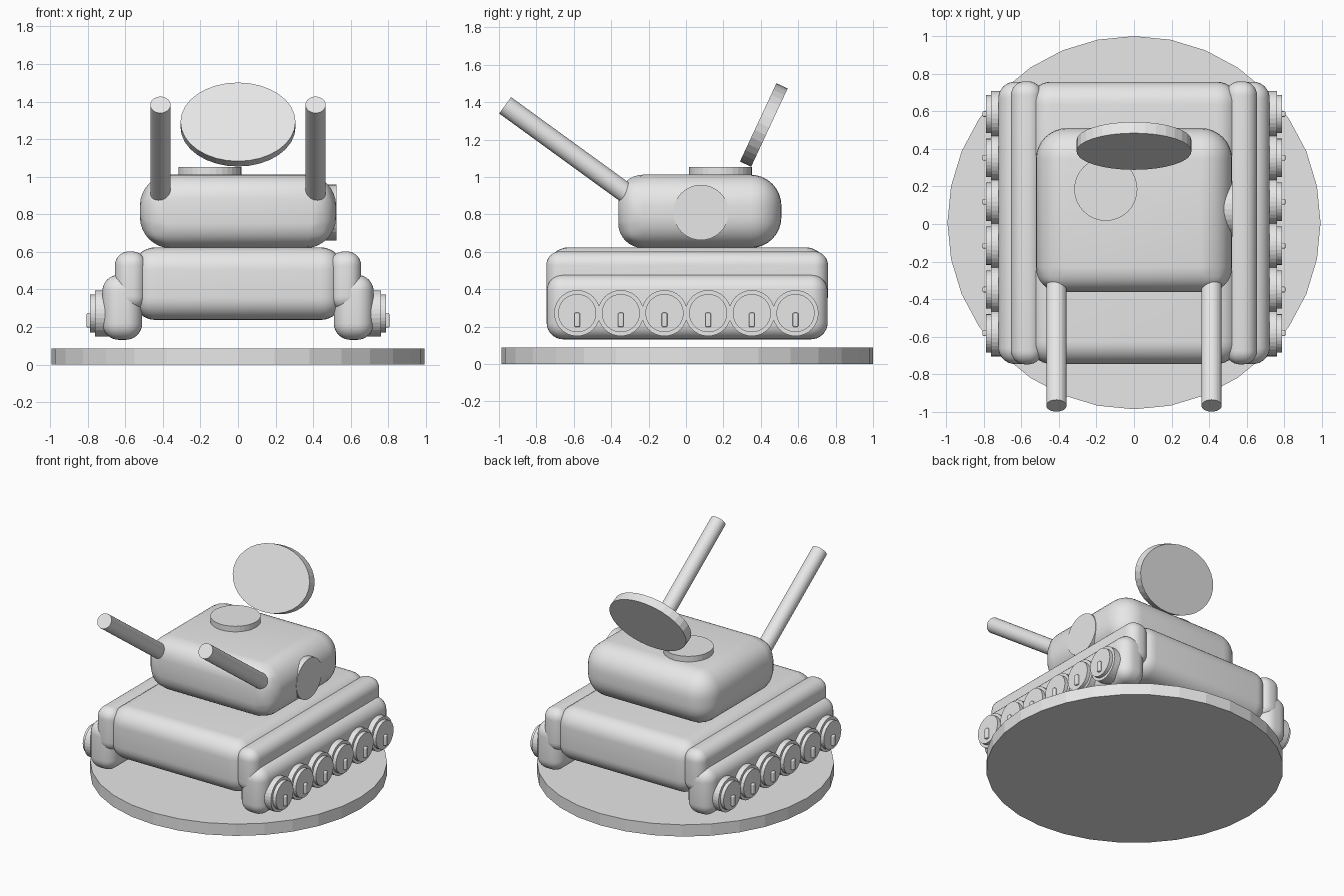
import bpy, bmesh, math
from mathutils import Vector, Matrix

if "Cube" in bpy.data.objects:
    bpy.data.objects.remove(bpy.data.objects["Cube"], do_unlink=True)

# One flat colour for the whole model
grey = bpy.data.materials.new("light grey")
grey.use_nodes = True
colour = (0.8, 0.8, 0.8, 1)
grey.diffuse_color = colour
grey.node_tree.nodes["Principled BSDF"].inputs["Base Color"].default_value = colour


def add_object(name, bm):
    mesh = bpy.data.meshes.new(name)
    bm.to_mesh(mesh)
    bm.free()
    mesh.materials.append(grey)
    obj = bpy.data.objects.new(name, mesh)
    bpy.context.collection.objects.link(obj)
    return obj


def rounded_box(name, low, high, radius, front=1.0):
    """Box between two corners with smooth rounded edges; front scales the front radius."""
    low, high = Vector(low), Vector(high)
    bm = bmesh.new()
    bmesh.ops.create_cube(bm, size=1, matrix=Matrix.Translation((low + high) / 2)
                          @ Matrix.Diagonal((*(high - low), 1)))
    weight = bm.edges.layers.float.new("bevel_weight_edge")
    for edge in bm.edges:
        at_front = all(abs(v.co.y - low.y) < 1e-4 for v in edge.verts)
        edge[weight] = front if at_front else 1.0
    obj = add_object(name, bm)
    bevel = obj.modifiers.new("rounding", 'BEVEL')
    bevel.limit_method = 'WEIGHT'
    bevel.width = radius
    bevel.segments = 8
    for poly in obj.data.polygons:
        poly.use_smooth = True
    return obj


def cylinder(name, start, end, radius, squash=1.0):
    """Flat-sided cylinder from start to end; squash flattens it across its local y."""
    start, end = Vector(start), Vector(end)
    axis = end - start
    turn = axis.to_track_quat('Z', 'Y').to_matrix().to_4x4()
    bm = bmesh.new()
    bmesh.ops.create_cone(bm, cap_ends=True, segments=32, radius1=radius, radius2=radius,
                          depth=axis.length,
                          matrix=Matrix.Translation((start + end) / 2) @ turn
                          @ Matrix.Diagonal((1, squash, 1, 1)))
    return add_object(name, bm)


# Display base
cylinder("base_disc", (0, 0.007, 0), (0, 0.007, 0.087), 0.993)

# Hull and turret
rounded_box("hull", (-0.56, -0.745, 0.238), (0.56, 0.757, 0.624), 0.12)
rounded_box("turret", (-0.522, -0.362, 0.62), (0.522, 0.51, 1.012), 0.165, front=0.8)
cylinder("turret_side_plate", (0.42, 0.08, 0.81), (0.525, 0.08, 0.81), 0.148)
cylinder("hatch", (-0.15, 0.185, 0.98), (-0.15, 0.185, 1.053), 0.168)

# Tilted oval dish
dish_centre = Vector((0, 0.416, 1.278))
dish_normal = Vector((0, -math.cos(math.radians(25)), math.sin(math.radians(25))))
cylinder("dish", dish_centre - dish_normal * 0.033, dish_centre + dish_normal * 0.033,
         0.306, squash=0.755)

for side, label in ((1, "left"), (-1, "right")):
    # Gun barrel
    cylinder(f"{label}_gun", (side * 0.413, -0.24, 0.855), (side * 0.413, -0.967, 1.383), 0.054)

    # Track and fender
    def span(inner, outer):
        return sorted((side * inner, side * outer))
    x0, x1 = span(0.51, 0.722)
    rounded_box(f"{label}_track", (x0, -0.745, 0.132), (x1, 0.757, 0.478), 0.088)
    x0, x1 = span(0.488, 0.655)
    rounded_box(f"{label}_fender", (x0, -0.747, 0.29), (x1, 0.759, 0.602), 0.074)

    # Road wheels with hub and raised bar
    for i in range(6):
        y = -0.582 + i * 0.2335
        cylinder(f"{label}_wheel_{i + 1}", (side * 0.64, y, 0.272), (side * 0.762, y, 0.272), 0.123)
        cylinder(f"{label}_hub_{i + 1}", (side * 0.75, y, 0.272), (side * 0.788, y, 0.272), 0.102)
        x0, x1 = span(0.77, 0.806)
        rounded_box(f"{label}_hub_bar_{i + 1}", (x0, y - 0.015, 0.198), (x1, y + 0.015, 0.274), 0.007)
